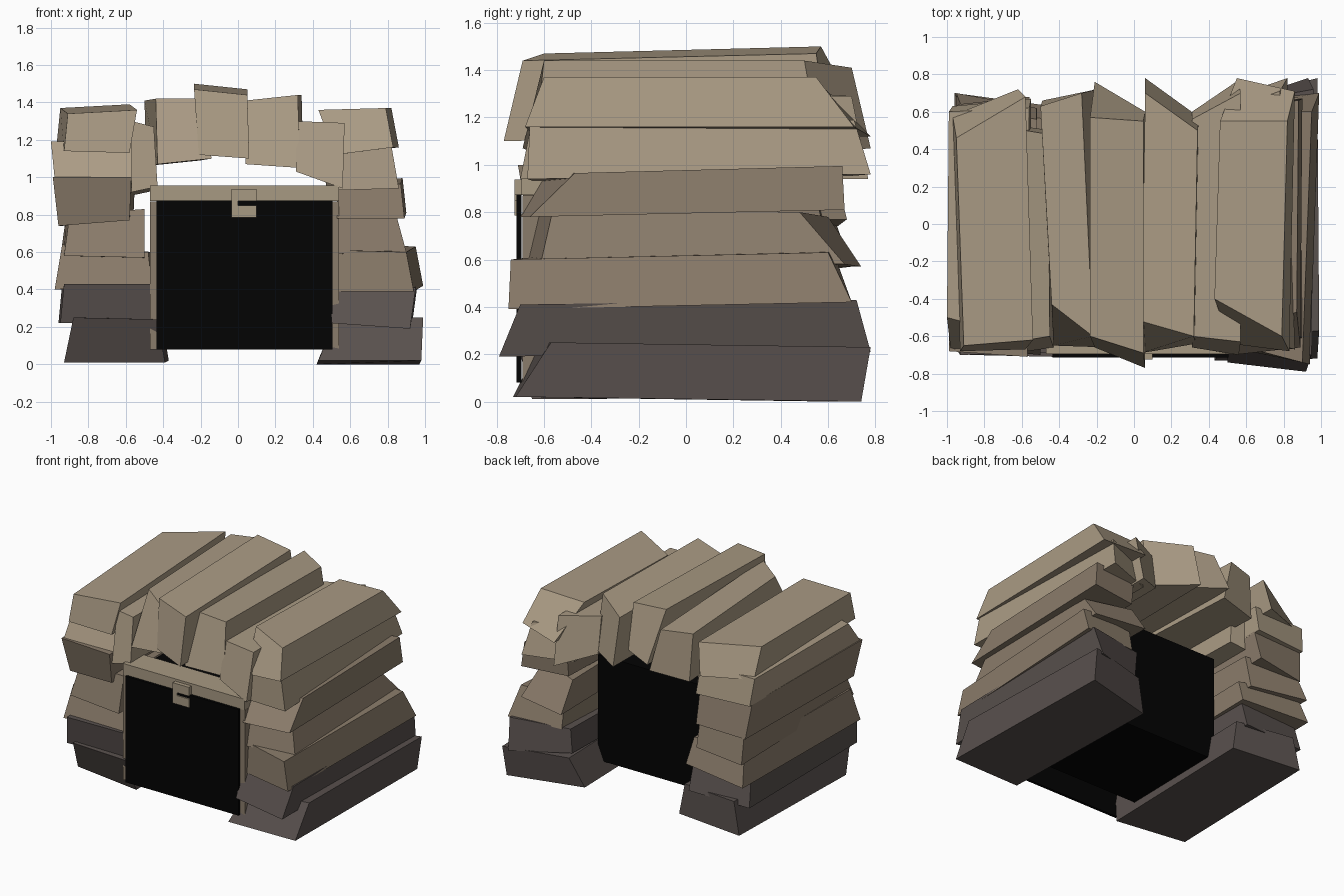
import bpy, bmesh


def material(name, rgb):
    m = bpy.data.materials.new(name)
    m.diffuse_color = (*rgb, 1)
    return m


PALE = material("pale stone", (0.40, 0.325, 0.23))
BROWN = material("brown stone", (0.255, 0.20, 0.145))
DARK = material("dark stone", (0.10, 0.082, 0.076))
WOOD = material("frame wood", (0.39, 0.32, 0.225))
BLACK = material("black opening", (0.001, 0.001, 0.001))


def hexahedron(name, front, back, mat):
    """Six-sided block from a front and a back loop (bl, br, tr, tl)."""
    bm = bmesh.new()
    f = [bm.verts.new(p) for p in front]
    b = [bm.verts.new(p) for p in back]
    bm.faces.new(f)
    bm.faces.new(b[::-1])
    for i in range(4):
        j = (i + 1) % 4
        bm.faces.new((f[j], f[i], b[i], b[j]))
    bmesh.ops.recalc_face_normals(bm, faces=bm.faces[:])
    me = bpy.data.meshes.new(name)
    bm.to_mesh(me)
    bm.free()
    ob = bpy.data.objects.new(name, me)
    me.materials.append(mat)
    bpy.context.collection.objects.link(ob)
    return ob


def stone(name, mat, quad, yf, yb, shift):
    """Long rough stone: front outline in xz, end depths per corner, drift to the back."""
    front = [(x, y, z) for (x, z), y in zip(quad, yf)]
    back = [(x + shift[0], y, z + shift[1]) for (x, z), y in zip(quad, yb)]
    hexahedron(name, front, back, mat)


def box(name, mat, x0, x1, y0, y1, z0, z1):
    loop = ((x0, z0), (x1, z0), (x1, z1), (x0, z1))
    hexahedron(name, [(x, y0, z) for x, z in loop], [(x, y1, z) for x, z in loop], mat)


# Left wall, bottom to top
left = [
    (DARK, ((-.93, .01), (-.39, .01), (-.43, .24), (-.88, .25)), (-.57, -.65, -.71, -.70), (.67, .61, .60, .66), (.02, .01)),
    (DARK, ((-.95, .22), (-.46, .23), (-.46, .43), (-.93, .43)), (-.67, -.66, -.69, -.70), (.62, .64, .58, .57), (-.01, 0)),
    (BROWN, ((-.98, .40), (-.46, .42), (-.48, .60), (-.94, .64)), (-.67, -.67, -.60, -.61), (.70, .63, .56, .62), (.02, 0)),
    (BROWN, ((-.93, .58), (-.50, .57), (-.50, .83), (-.90, .80)), (-.66, -.70, -.64, -.58), (.70, .62, .56, .62), (-.02, -.01)),
    (BROWN, ((-.96, .74), (-.58, .77), (-.57, 1.0), (-.99, 1.0)), (-.62, -.67, -.71, -.68), (.64, .68, .62, .60), (.02, 0)),
    (PALE, ((-.98, .99), (-.56, .99), (-.57, 1.2), (-1.0, 1.19)), (-.67, -.66, -.61, -.50), (.63, .67, .62, .60), (.01, 0)),
    (PALE, ((-.93, 1.14), (-.58, 1.13), (-.54, 1.36), (-.91, 1.34)), (-.68, -.67, -.62, -.65), (.58, .72, .68, .46), (-.04, .03)),
]
# Right wall, bottom to top
right = [
    (DARK, ((.43, .02), (.98, .02), (.99, .25), (.52, .24)), (-.73, -.72, -.57, -.62), (.60, .74, .78, .66), (-.01, -.02)),
    (DARK, ((.50, .22), (.92, .19), (.95, .41), (.50, .41)), (-.74, -.79, -.70, -.64), (.62, .78, .72, .64), (.01, .02)),
    (BROWN, ((.52, .39), (.94, .39), (.90, .60), (.52, .61)), (-.66, -.75, -.74, -.64), (.66, .70, .60, .62), (.05, .03)),
    (BROWN, ((.52, .59), (.90, .60), (.84, .82), (.52, .80)), (-.67, -.61, -.56, -.62), (.74, .67, .48, .60), (0, -.02)),
    (BROWN, ((.53, .78), (.89, .78), (.87, .965), (.53, .95)), (-.70, -.66, -.47, -.60), (.62, .67, .66, .64), (.01, .03)),
    (PALE, ((.51, .93), (.86, .94), (.82, 1.17), (.50, 1.17)), (-.64, -.67, -.66, -.62), (.66, .78, .71, .60), (-.04, .02)),
    (PALE, ((.52, 1.12), (.83, 1.16), (.79, 1.37), (.43, 1.36)), (-.64, -.68, -.60, -.40), (.78, .71, .55, .55), (.03, 0)),
]
# Vault, left to right
vault = [
    (PALE, ((-.57, .92), (-.43, .95), (-.45, 1.27), (-.57, 1.30)), (-.68, -.66, -.60, -.62), (.52, .50, .48, .50), (-.01, -.02)),
    (PALE, ((-.43, 1.07), (-.14, 1.10), (-.22, 1.42), (-.44, 1.42)), (-.65, -.66, -.60, -.43), (.66, .72, .70, .63), (-.06, -.01)),
    (PALE, ((-.21, 1.12), (.06, 1.10), (.05, 1.44), (-.235, 1.47)), (-.66, -.77, -.69, -.60), (.76, .60, .55, .57), (0, .03)),
    (PALE, ((.04, 1.07), (.33, 1.05), (.32, 1.44), (.04, 1.41)), (-.69, -.64, -.60, -.52), (.78, .57, .50, .70), (.02, 0)),
    (PALE, ((.31, 1.03), (.56, .94), (.57, 1.29), (.31, 1.30)), (-.66, -.70, -.63, -.60), (.60, .77, .70, .56), (0, 0)),
]
for label, group in (("left_wall_stone", left), ("right_wall_stone", right), ("vault_stone", vault)):
    for i, row in enumerate(group):
        stone(f"{label}_{i + 1}", *row)

# Black door panel and the separate dark chamber behind it
box("door_panel", BLACK, -.435, .505, -.715, -.695, .08, .875)
box("dark_chamber", BLACK, -.44, .505, -.47, .325, .08, .87)

# Door frame
box("frame_post_left", BROWN, -.47, -.43, -.69, -.62, .08, .87)
box("frame_post_right", BROWN, .50, .54, -.69, -.62, .08, .87)
box("frame_lintel", WOOD, -.47, .54, -.695, -.50, .872, .955)

# Hook-shaped latch
box("latch_plate", WOOD, -.035, .10, -.725, -.69, .872, .938)
box("latch_shank", WOOD, -.035, .0, -.725, -.70, .80, .872)
box("latch_hook", WOOD, -.035, .10, -.725, -.70, .785, .85)
